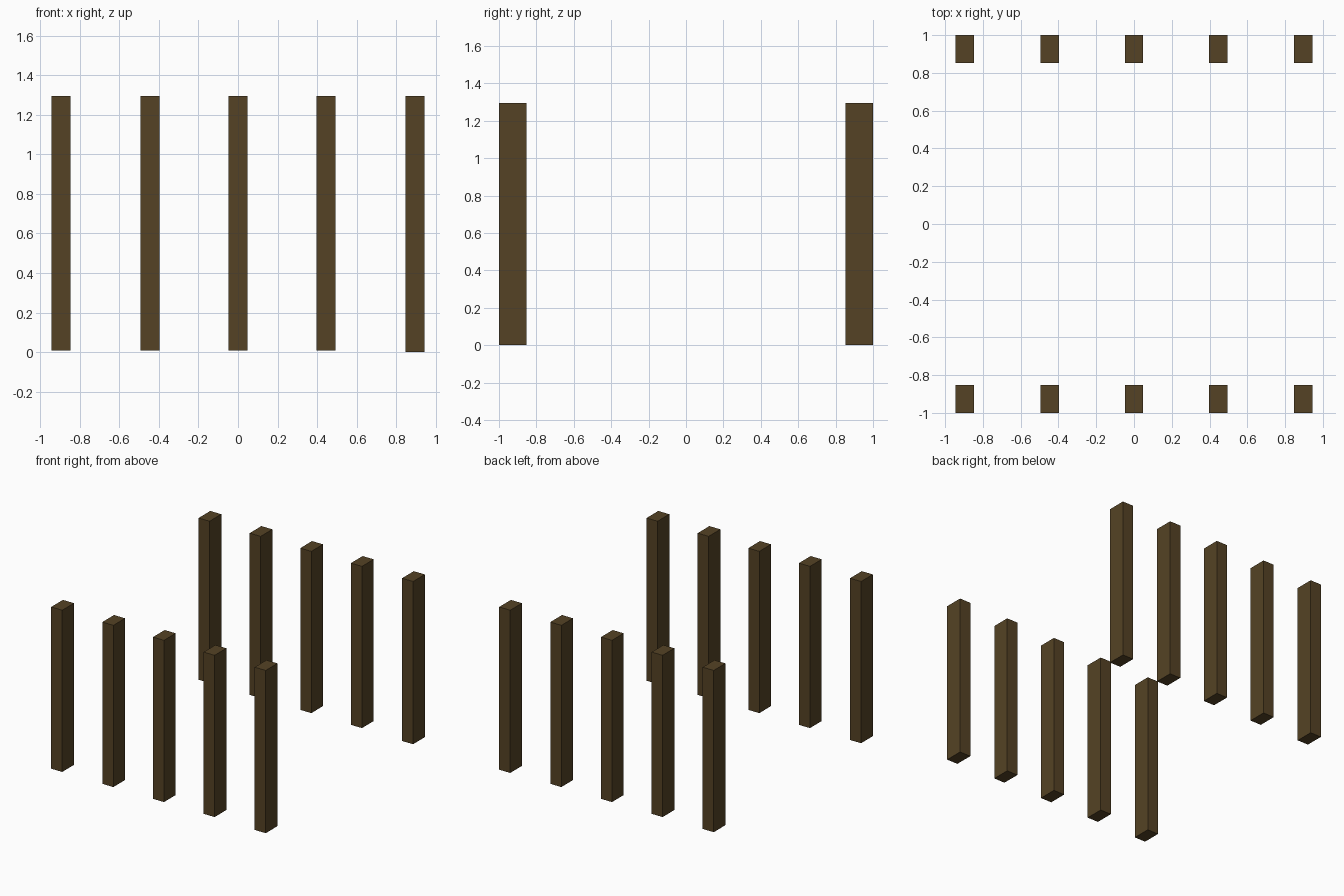
import bpy

cube = bpy.data.objects.get("Cube")
if cube:
    bpy.data.objects.remove(cube, do_unlink=True)

# Dark brown wood
wood = bpy.data.materials.new("dark_brown_wood")
wood.use_nodes = True
colour = (0.09, 0.055, 0.018, 1)
wood.diffuse_color = colour
wood.node_tree.nodes["Principled BSDF"].inputs["Base Color"].default_value = colour

WIDTH, DEPTH, TOP = 0.097, 0.147, 1.295


def post(name, x, y, bottom):
    """Upright rectangular post between its bottom height and the shared top."""
    bpy.ops.mesh.primitive_cube_add(size=1, location=(x, y, (TOP + bottom) / 2))
    obj = bpy.context.object
    obj.name = name
    obj.scale = (WIDTH, DEPTH, TOP - bottom)
    bpy.ops.object.transform_apply(location=False, rotation=False, scale=True)
    obj.data.materials.append(wood)


# Two rows of five posts; the left end pair reaches slightly lower
columns = {"right_end": -0.896, "right_inner": -0.446, "middle": 0,
           "left_inner": 0.446, "left_end": 0.896}
for row, side in (("front", -1), ("back", 1)):
    for column, x in columns.items():
        bottom = 0 if column == "left_end" else 0.008
        post(f"{row}_{column}_post", x, side * (1 - DEPTH / 2), bottom)
